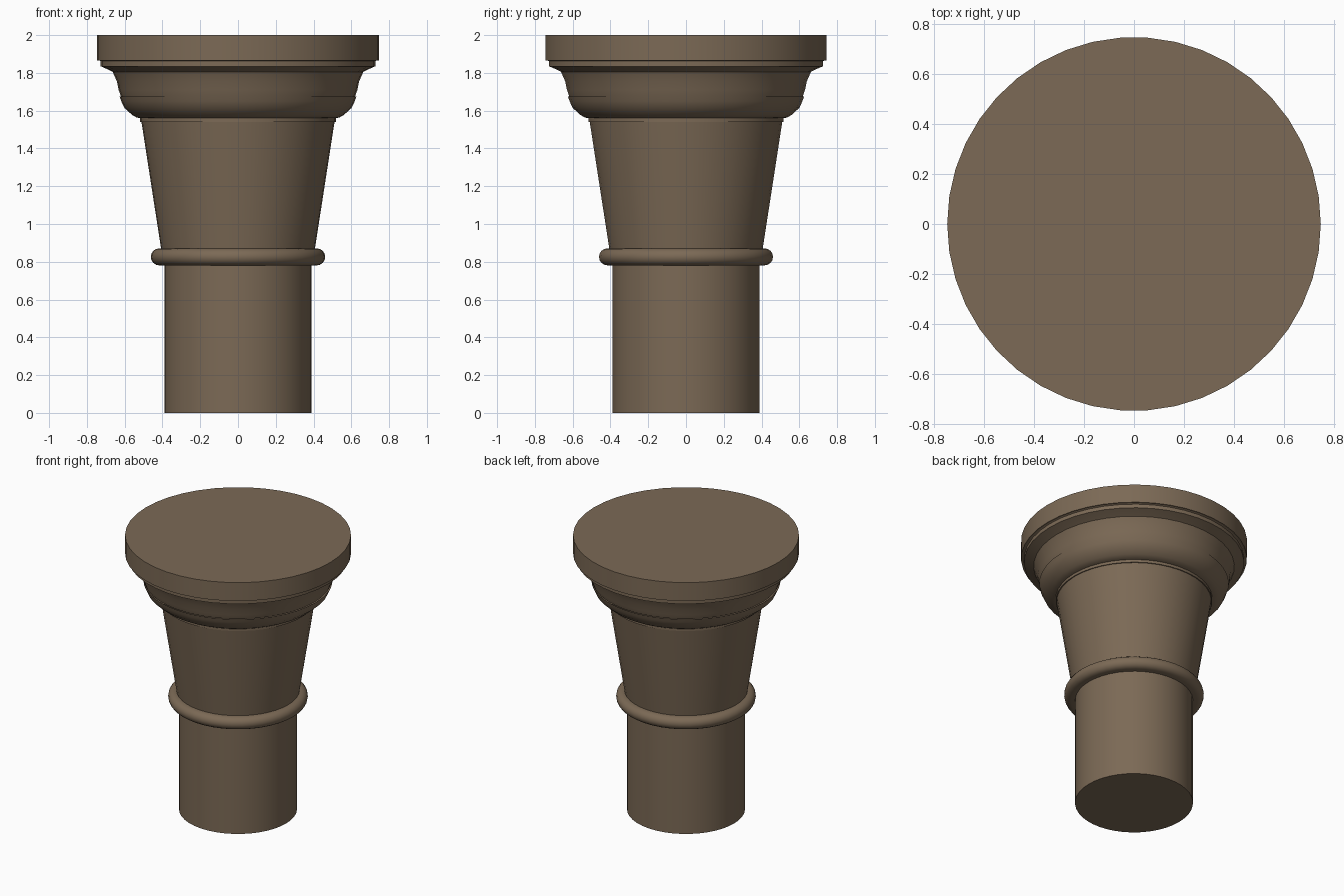
import bpy, bmesh, math

if "Cube" in bpy.data.objects:
    bpy.data.objects.remove(bpy.data.objects["Cube"])

SIDES = 42

stone = bpy.data.materials.new("brown stone")
stone.diffuse_color = (0.2, 0.143, 0.092, 1)
stone.use_nodes = True
stone.node_tree.nodes["Principled BSDF"].inputs["Base Color"].default_value = stone.diffuse_color


def lathe(name, profile, cap_bottom=False, cap_top=False):
    """Spin a (radius, height) profile, listed bottom to top, around z."""
    bm = bmesh.new()
    rings = []
    for r, z in profile:
        rings.append([bm.verts.new((r * math.cos(2 * math.pi * i / SIDES),
                                    r * math.sin(2 * math.pi * i / SIDES), z))
                      for i in range(SIDES)])
    for a, b in zip(rings, rings[1:]):
        for i in range(SIDES):
            j = (i + 1) % SIDES
            bm.faces.new((a[i], a[j], b[j], b[i]))
    if cap_bottom:
        bm.faces.new(rings[0][::-1])
    if cap_top:
        bm.faces.new(rings[-1])
    me = bpy.data.meshes.new(name)
    bm.to_mesh(me)
    bm.free()
    me.materials.append(stone)
    ob = bpy.data.objects.new(name, me)
    bpy.context.collection.objects.link(ob)
    bpy.ops.object.select_all(action='DESELECT')
    ob.select_set(True)
    bpy.context.view_layer.objects.active = ob
    bpy.ops.object.shade_smooth_by_angle(angle=math.radians(32))
    return ob


# Round column shaft
lathe("shaft", [(0.39, 0), (0.39, 0.782)], cap_bottom=True)

# Rounded collar ring
bead = [(0.417 + 0.045 * math.cos(a), 0.826 + 0.045 * math.sin(a))
        for a in (math.radians(-90 + 22.5 * k) for k in range(9))]
lathe("collar_ring", [(0.39, 0.781)] + bead + [(0.405, 0.871)])

# Tapered neck with a thin fillet at its top
lathe("tapered_neck", [(0.407, 0.868), (0.511, 1.54)])
lathe("neck_fillet", [(0.511, 1.54), (0.518, 1.54), (0.518, 1.56)])

# Convex lower moulding
lathe("lower_moulding", [(0.505, 1.56), (0.535, 1.563), (0.56, 1.577), (0.602, 1.615),
                         (0.618, 1.65), (0.627, 1.676)])

# Concave upper moulding with a flat lip
lathe("upper_moulding", [(0.62, 1.676), (0.632, 1.71), (0.641, 1.755), (0.664, 1.806),
                         (0.69, 1.819), (0.727, 1.835)])
lathe("upper_lip", [(0.727, 1.835), (0.727, 1.862), (0.735, 1.866)])

# Round top slab
lathe("top_slab", [(0.727, 1.866), (0.747, 1.866), (0.747, 2.0)], cap_top=True)
